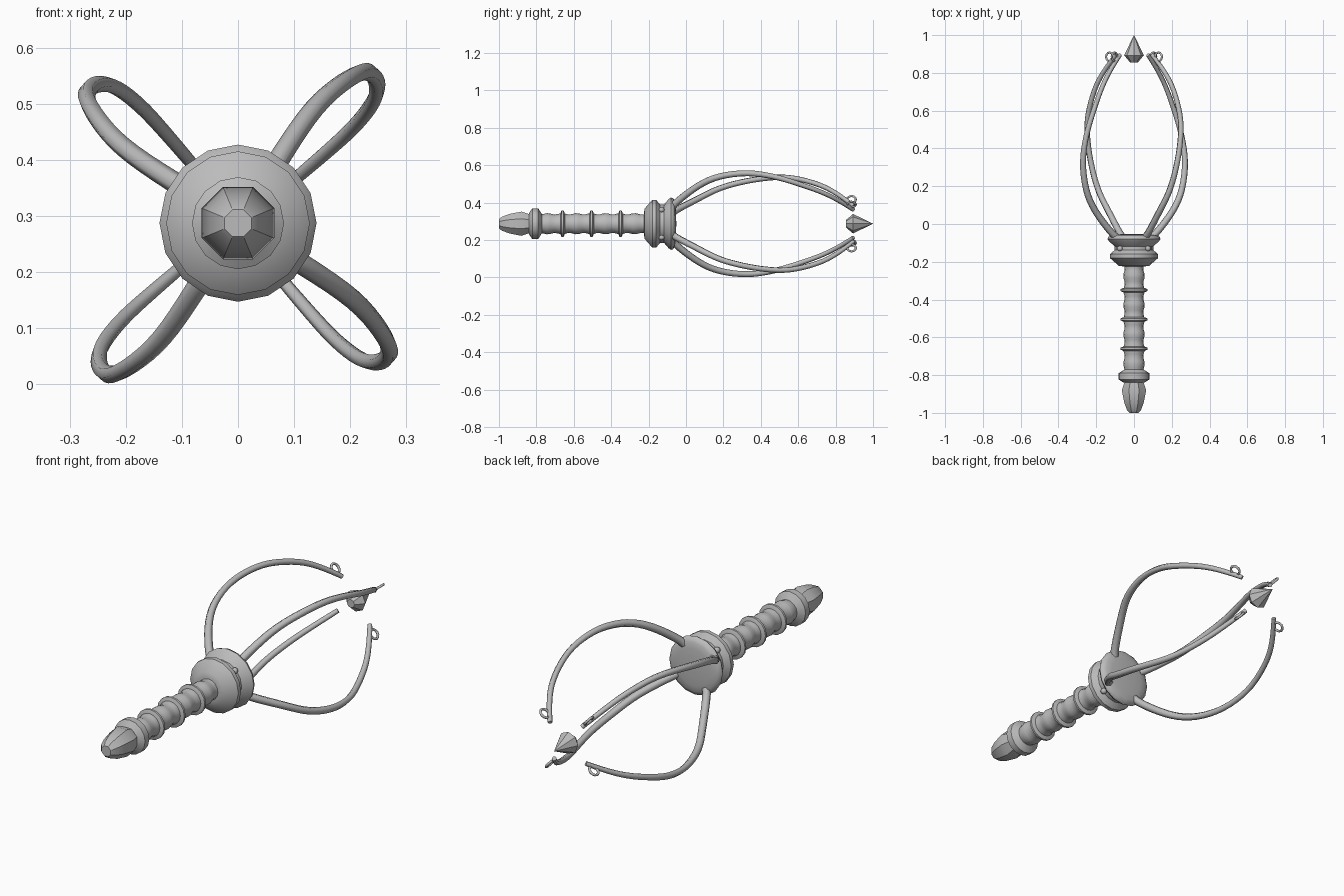
import bpy, math
from mathutils import Vector, Matrix

if "Cube" in bpy.data.objects:
    bpy.data.objects.remove(bpy.data.objects["Cube"])

AXIS_Z = 0.287
steel = bpy.data.materials.new("grey steel")
steel.diffuse_color = (0.5, 0.5, 0.5, 1)
steel.use_nodes = True
steel.node_tree.nodes["Principled BSDF"].inputs["Base Color"].default_value = steel.diffuse_color


def make(name, verts, faces, angle=40):
    me = bpy.data.meshes.new(name)
    me.from_pydata(verts, [], faces)
    me.materials.append(steel)
    ob = bpy.data.objects.new(name, me)
    bpy.context.collection.objects.link(ob)
    bpy.ops.object.select_all(action='DESELECT')
    ob.select_set(True)
    bpy.context.view_layer.objects.active = ob
    bpy.ops.object.mode_set(mode='EDIT')
    bpy.ops.mesh.select_all(action='SELECT')
    bpy.ops.mesh.normals_make_consistent(inside=False)
    bpy.ops.object.mode_set(mode='OBJECT')
    if angle:
        bpy.ops.object.shade_smooth_by_angle(angle=math.radians(angle))
    return ob


def skin(rings, closed=False):
    """Join equal rings of points into a capped or closed tube."""
    n, m = len(rings[0]), len(rings)
    verts = [p for r in rings for p in r]
    faces = []
    for i in range(m if closed else m - 1):
        j = (i + 1) % m
        for k in range(n):
            l = (k + 1) % n
            faces.append((i * n + k, i * n + l, j * n + l, j * n + k))
    if not closed:
        faces += [tuple(range(n)), tuple(range((m - 1) * n, m * n))]
    return verts, faces


def lathe(name, profile, sides, angle=40, turn=0.0):
    """Revolve (y, radius) points about the long axis."""
    rings = []
    for y, r in profile:
        rings.append([(r * math.cos(turn + math.tau * k / sides), y,
                       AXIS_Z + r * math.sin(turn + math.tau * k / sides))
                      for k in range(sides)])
    return make(name, *skin(rings), angle)


# Faceted pommel and its collar
lathe("pommel", [(-1, .026), (-.985, .04), (-.945, .056), (-.88, .07), (-.83, .052), (-.81, .05)],
      8, 30, math.pi / 8)
lathe("pommel_collar", [(-.84, .055), (-.822, .082), (-.79, .082), (-.77, .05)], 16, 30)

# Wavy grip with three raised bands
grip = []
for i in range(33):
    y = -.82 + .61 * i / 32
    grip.append((y, .053 + .004 * math.cos(math.tau * (y + .43) / .0775)))
lathe("grip", grip, 16, 60)
for i, y in enumerate((-.66, -.505, -.35)):
    lathe(f"grip_band_{i + 1}", [(y - .014, .05), (y - .005, .072), (y + .005, .072), (y + .014, .05)], 16, 40)

# Double-flanged guard with a shallow domed back
lathe("guard", [(-.225, .05), (-.222, .08), (-.18, .128), (-.16, .128), (-.138, .102),
                (-.118, .102), (-.092, .132), (-.08, .14), (-.068, .136), (-.059, .118),
                (-.055, .09), (-.053, .05), (-.052, .01)], 16, 45)

# Cage arms: (x, y, height above axis), swept around the axis like a spiral
ARM = [(.06, -.07, .092), (.08, -.04, .125), (.136, .07, .207), (.191, .18, .254), (.23, .33, .272),
       (.248, .47, .252), (.244, .58, .22), (.21, .71, .175), (.165, .8, .133), (.108, .88, .084),
       (.095, .895, .073)]


def spline(pts, steps=4):
    pts = [Vector(p) for p in pts]
    out = []
    for i in range(len(pts) - 1):
        a, b, c, d = pts[max(i - 1, 0)], pts[i], pts[i + 1], pts[min(i + 2, len(pts) - 1)]
        for s in range(steps):
            t = s / steps
            out.append(.5 * (2 * b + (c - a) * t + (2 * a - 5 * b + 4 * c - d) * t * t
                             + (3 * b - a - 3 * c + d) * t ** 3))
    return out + [pts[-1]]


path = spline(ARM)
# Even out the path gently, keeping its ends
for _ in range(3):
    path = [path[0]] + [(path[i - 1] + 2 * path[i] + path[i + 1]) / 4
                        for i in range(1, len(path) - 1)] + [path[-1]]
arm_rings = []
for i, p in enumerate(path):
    tan = (path[min(i + 1, len(path) - 1)] - path[max(i - 1, 0)]).normalized()
    side = tan.cross(Vector((p.x, 0, p.z))).normalized()
    out = side.cross(tan)
    r = .0195 - .009 * i / (len(path) - 1)
    arm_rings.append([p + r * (side * math.cos(math.tau * k / 6) + out * math.sin(math.tau * k / 6))
                      for k in range(6)])

# Small ring lying in the radial plane at the arm tip
centre = Vector((.13, .885, .103))
radial = Vector((centre.x, 0, centre.z)).normalized()
along = Vector((0, 1, 0))
normal = radial.cross(along)
loop_rings = []
for i in range(12):
    a = math.tau * i / 12
    d = radial * math.cos(a) + along * math.sin(a)
    loop_rings.append([centre + d * (.023 + .006 * math.cos(math.tau * k / 6))
                       + normal * .006 * math.sin(math.tau * k / 6) for k in range(6)])

# Stud in the guard's groove
stud_rings = []
for i in range(7):
    a = math.pi * (i + .02) / 6.04
    stud_rings.append([Vector((.074, -.13, .074)) + .015 * Vector((
        math.sin(a) * math.cos(math.tau * k / 8), math.cos(a), math.sin(a) * math.sin(math.tau * k / 8)))
        for k in range(8)])

# Repeat arm, tip ring and stud four times round the axis
for q in range(4):
    turn = Matrix.Translation((0, 0, AXIS_Z)) @ Matrix.Rotation(q * math.pi / 2, 4, 'Y')
    for name, rings, closed in (("cage_arm", arm_rings, False), ("tip_ring", loop_rings, True),
                                ("guard_stud", stud_rings, False)):
        make(f"{name}_{q + 1}", *skin([[turn @ p for p in r] for r in rings], closed), 61)

# Pointed crystal floating at the end
lathe("crystal", [(.855, .02), (.893, .052), (1, .0005)], 8, 0)
